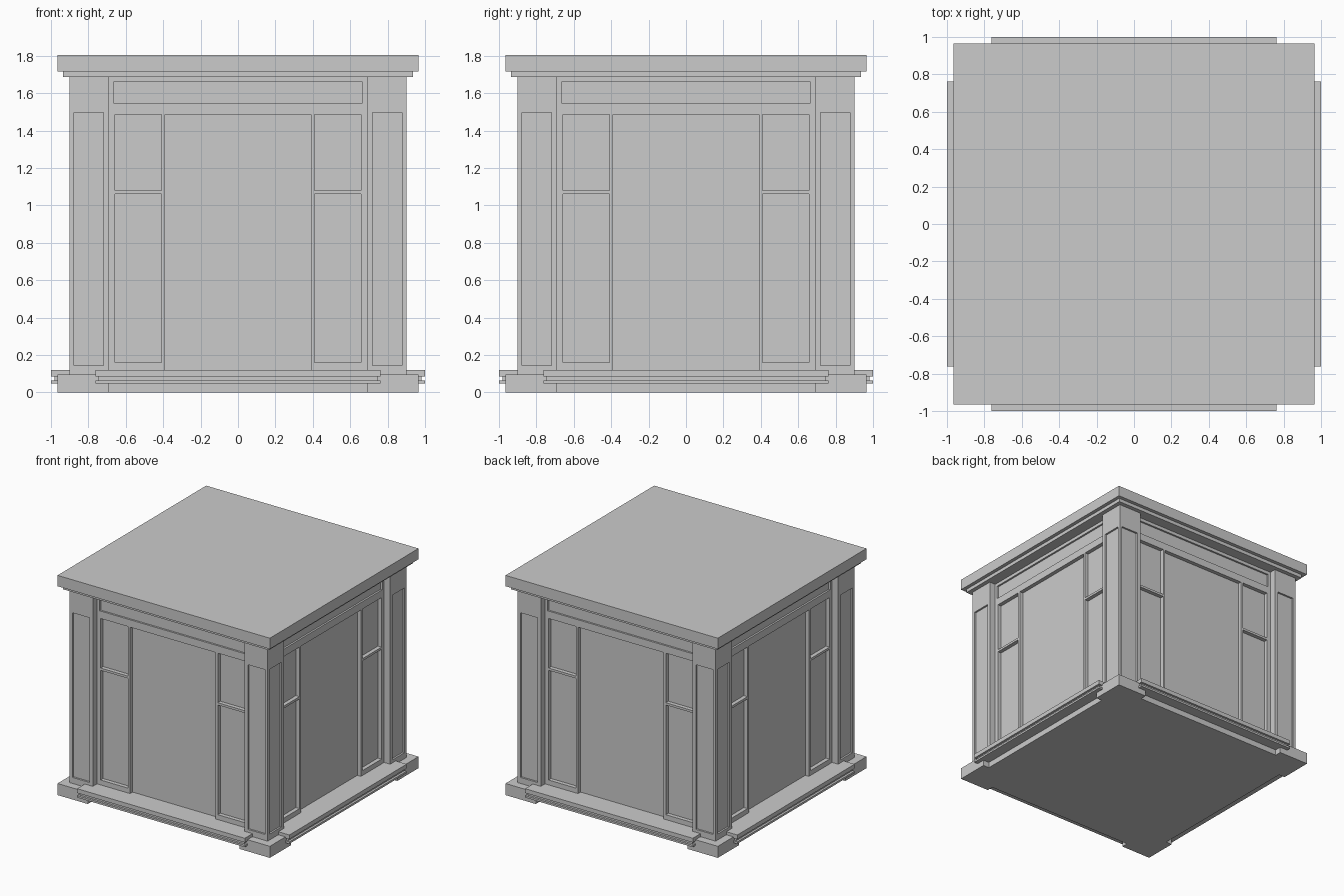
import bpy, math

if "Cube" in bpy.data.objects:
    bpy.data.objects.remove(bpy.data.objects["Cube"])


def add_boxes(name, boxes, turns=1):
    """Merge axis-aligned boxes (x0,x1,y0,y1,z0,z1) in one mesh, repeated around z."""
    verts, faces = [], []
    for x0, x1, y0, y1, z0, z1 in boxes:
        n = len(verts)
        verts += [(x, y, z) for z in (z0, z1)
                  for x, y in ((x0, y0), (x1, y0), (x1, y1), (x0, y1))]
        faces += [[n + i for i in f] for f in
                  ((3, 2, 1, 0), (4, 5, 6, 7), (0, 1, 5, 4),
                   (1, 2, 6, 5), (2, 3, 7, 6), (3, 0, 4, 7))]
    mesh = bpy.data.meshes.new(name)
    mesh.from_pydata(verts, [], faces)
    for k in range(turns):
        ob = bpy.data.objects.new(name if turns == 1 else f"{name}_{k + 1}", mesh)
        ob.rotation_euler.z = k * math.pi / 2
        bpy.context.collection.objects.link(ob)


def square(r, z0, z1):
    return (-r, r, -r, r, z0, z1)


def both_sides(boxes):
    """Boxes plus their mirror images across x = 0."""
    return boxes + [(-b[1], -b[0]) + tuple(b[2:]) for b in boxes]


TOP, SILL, BLOCK = 1.687, 0.12, 0.095

# Roof slab with stepped moulding below
add_boxes("roof_slab", [square(0.965, 1.716, 1.805)])
add_boxes("roof_moulding", [square(0.935, TOP, 1.716)])

# Solid core forming the recessed panes, and the recessed plinth
add_boxes("wall_panes", [square(0.812, 0.08, TOP)])
add_boxes("plinth", [square(0.91, 0, 0.08)])

# Corner base blocks
add_boxes("corner_block", [(0.69, 0.965, -0.965, -0.69, 0, BLOCK)], 4)

# Corner posts: core plus raised border around a sunken panel on both outer faces
front = [
    (0.69, 0.72, -0.90, -0.885, BLOCK, TOP),
    (0.72, 0.876, -0.90, -0.885, BLOCK, 0.144),
    (0.72, 0.876, -0.90, -0.885, 1.497, TOP),
]
side = [(-b[3], -b[2], -b[1], -b[0], b[4], b[5]) for b in front]
add_boxes("corner_post",
          [(0.69, 0.885, -0.885, -0.69, BLOCK, TOP),
           (0.876, 0.90, -0.90, -0.876, BLOCK, TOP)] + front + side, 4)

# Window framing on each side: stiles, mullions, rails
F, B = -0.845, -0.80
frame = both_sides([
    (0.657, 0.69, F, B, SILL, 1.487),
    (0.389, 0.408, F, B, SILL, 1.487),
    (0.408, 0.657, F, B, SILL, 0.16),
    (0.408, 0.657, F, B, 1.061, 1.08),
])
add_boxes("window_frame", frame, 4)

# Header with a long sunken panel
header = both_sides([(0.666, 0.69, F, B, 1.548, 1.66)]) + [
    (-0.69, 0.69, F, B, 1.487, 1.548),
    (-0.69, 0.69, F, B, 1.66, TOP),
    (-0.666, 0.666, -0.83, B, 1.548, 1.66),
]
add_boxes("header", header, 4)

# Projecting sill: upper ledge, groove, lower strip
add_boxes("sill", [
    (-0.762, 0.762, -1.0, -0.78, 0.085, SILL),
    (-0.747, 0.747, -0.982, -0.78, 0.063, 0.085),
    (-0.762, 0.762, -1.0, -0.78, 0.047, 0.063),
], 4)
